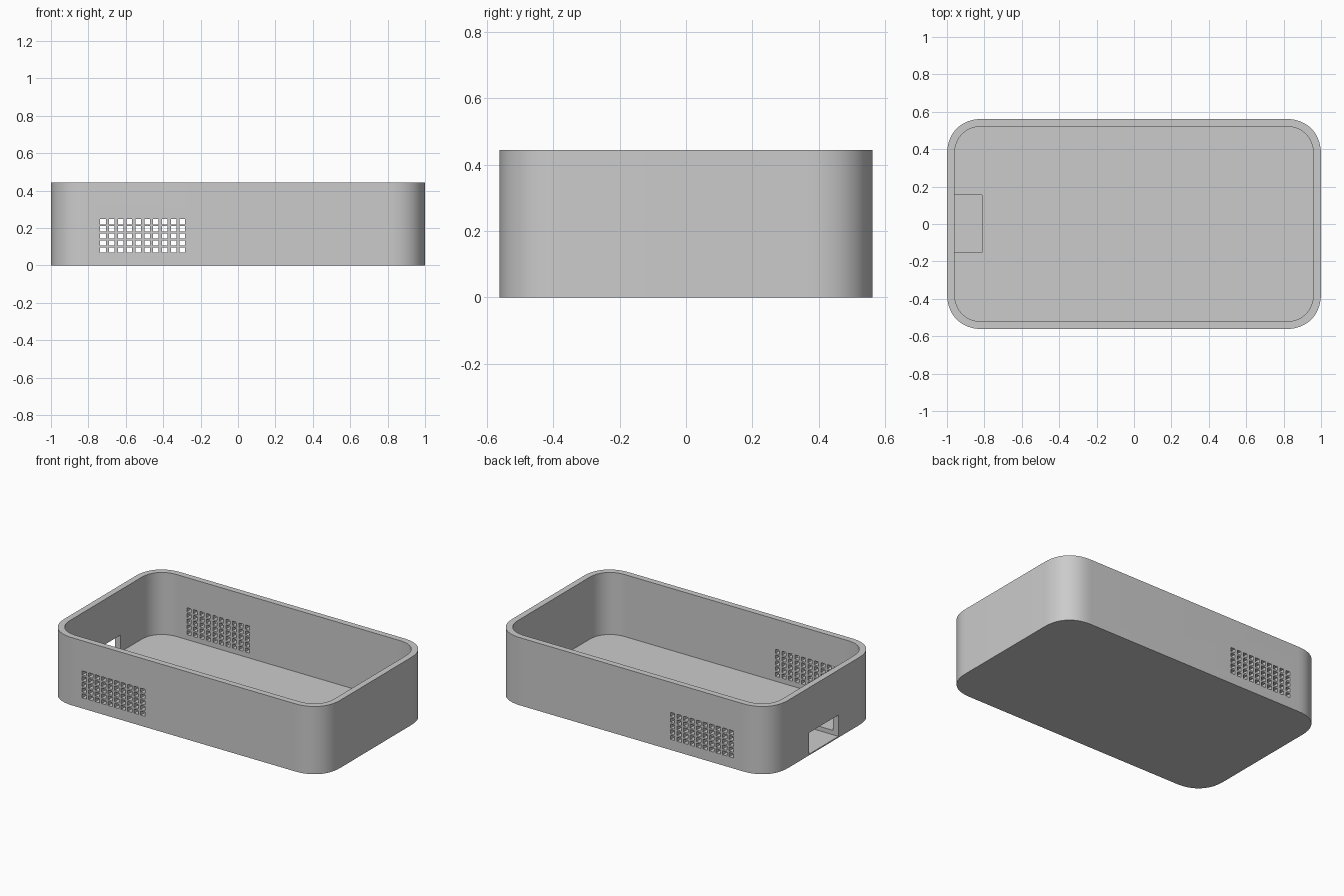
import bpy, bmesh, math

HEIGHT, WALL, FLOOR = 0.444, 0.04, 0.037
HALF_X, HALF_Y, RADIUS = 1.0, 0.5625, 0.2

if "Cube" in bpy.data.objects:
    bpy.data.objects.remove(bpy.data.objects["Cube"], do_unlink=True)

grey = bpy.data.materials.new("light_grey_plastic")
grey.use_nodes = True
grey.diffuse_color = (0.6, 0.6, 0.6, 1)
grey.node_tree.nodes["Principled BSDF"].inputs["Base Color"].default_value = (0.6, 0.6, 0.6, 1)


def make_object(name, bm):
    bmesh.ops.recalc_face_normals(bm, faces=bm.faces)
    mesh = bpy.data.meshes.new(name)
    bm.to_mesh(mesh)
    bm.free()
    mesh.materials.append(grey)
    obj = bpy.data.objects.new(name, mesh)
    bpy.context.collection.objects.link(obj)
    return obj


def rounded_outline(inset, steps=16, power=2.3):
    """Rectangle with softly rounded corners, inset from the outer wall."""
    r = RADIUS - inset
    cx, cy = HALF_X - RADIUS, HALF_Y - RADIUS
    points = []
    for quarter, (sx, sy) in enumerate(((1, 1), (-1, 1), (-1, -1), (1, -1))):
        for i in range(steps + 1):
            t = math.pi / 2 * (i / steps if quarter % 2 == 0 else 1 - i / steps)
            dx = max(math.cos(t), 0) ** (2 / power)
            dy = max(math.sin(t), 0) ** (2 / power)
            points.append((sx * (cx + r * dx), sy * (cy + r * dy)))
    return points


def add_box(bm, x0, x1, y0, y1, z0, z1):
    verts = bmesh.ops.create_cube(bm, size=1)["verts"]
    bmesh.ops.scale(bm, vec=(x1 - x0, y1 - y0, z1 - z0), verts=verts)
    bmesh.ops.translate(bm, vec=((x0 + x1) / 2, (y0 + y1) / 2, (z0 + z1) / 2), verts=verts)


# Open tray: outer wall, rim, inner wall and floor as stacked outlines
bm = bmesh.new()
rings = [[bm.verts.new((x, y, z)) for x, y in rounded_outline(inset)]
         for inset, z in ((0, 0), (0, HEIGHT), (WALL, HEIGHT), (WALL, FLOOR))]
count = len(rings[0])
for low, high in zip(rings, rings[1:]):
    for i in range(count):
        j = (i + 1) % count
        bm.faces.new((low[i], low[j], high[j], high[i]))
bm.faces.new(rings[0])
bm.faces.new(rings[-1])
tray = make_object("enclosure_tray", bm)

# Grid of square vents through both long walls
bm = bmesh.new()
for col in range(10):
    for row in range(5):
        x, z = -0.722 + col * 0.0472, 0.083 + row * 0.0375
        add_box(bm, x - 0.015, x + 0.015, -0.7, 0.7, z - 0.0135, z + 0.0135)
vents = make_object("vent_cutter", bm)

# Port opening in the end wall, recessed into the floor
bm = bmesh.new()
add_box(bm, -1.1, -0.813, -0.152, 0.155, 0.008, 0.148)
port = make_object("port_cutter", bm)

bpy.ops.object.select_all(action="DESELECT")
bpy.context.view_layer.objects.active = tray
tray.select_set(True)
for cutter in (vents, port):
    cutter.hide_render = True
    cut = tray.modifiers.new(cutter.name, "BOOLEAN")
    cut.operation, cut.solver, cut.object = "DIFFERENCE", "EXACT", cutter
    bpy.ops.object.modifier_apply(modifier=cut.name)
    bpy.data.objects.remove(cutter, do_unlink=True)

bpy.ops.object.shade_smooth_by_angle(angle=math.radians(30))
